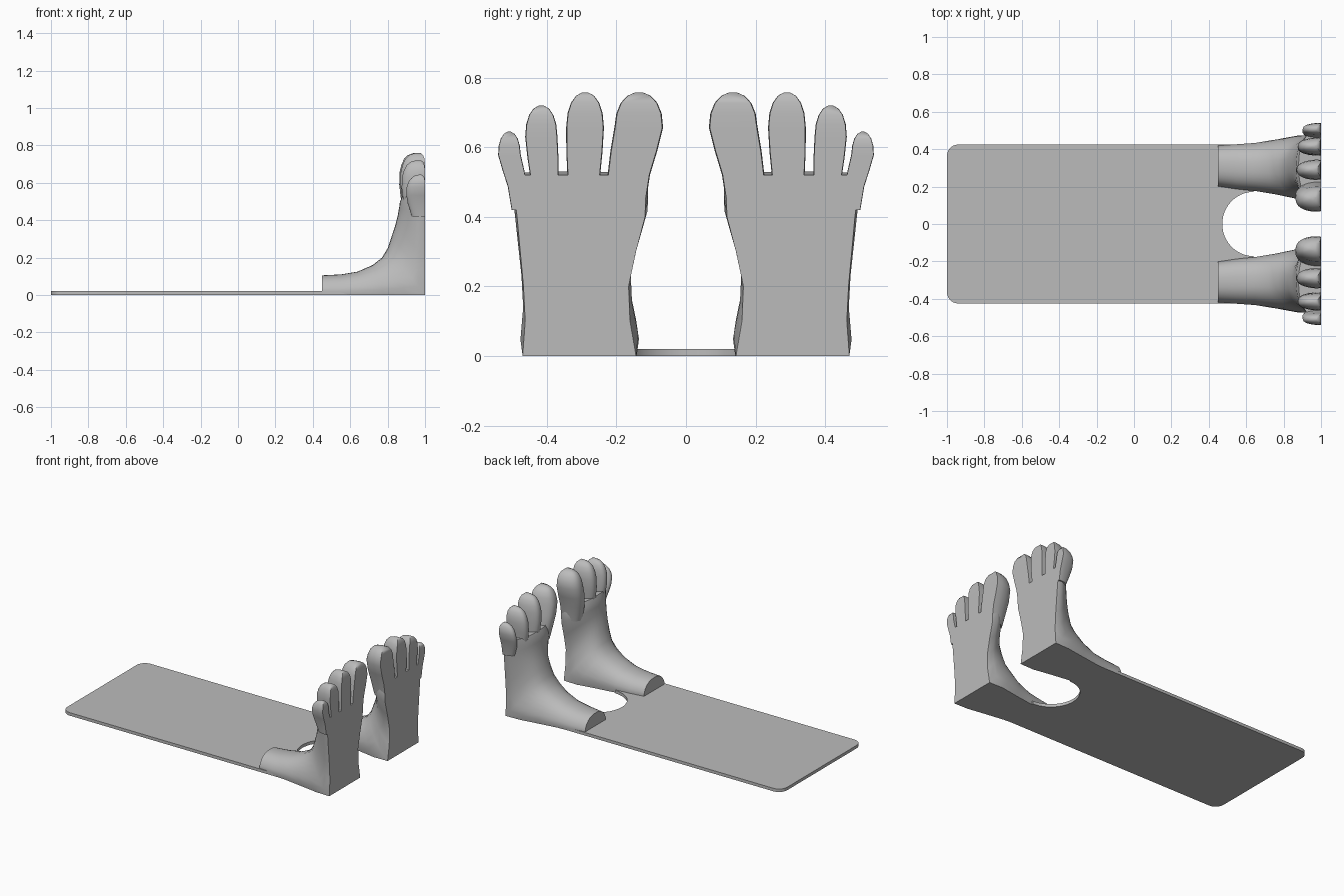
import bpy
import bmesh
import math

if "Cube" in bpy.data.objects:
    bpy.data.objects.remove(bpy.data.objects["Cube"])

grey = bpy.data.materials.new("plain_grey")
grey.use_nodes = True
grey.diffuse_color = (0.5, 0.5, 0.5, 1)
grey.node_tree.nodes["Principled BSDF"].inputs["Base Color"].default_value = (0.5, 0.5, 0.5, 1)


def finish(name, bm, angle=45):
    bmesh.ops.recalc_face_normals(bm, faces=bm.faces)
    mesh = bpy.data.meshes.new(name)
    bm.to_mesh(mesh)
    bm.free()
    mesh.materials.append(grey)
    obj = bpy.data.objects.new(name, mesh)
    bpy.context.collection.objects.link(obj)
    bpy.ops.object.select_all(action="DESELECT")
    obj.select_set(True)
    bpy.context.view_layer.objects.active = obj
    bpy.ops.object.shade_smooth_by_angle(angle=math.radians(angle))
    return obj


def dome(steps=18):
    """Flat-based arch: u runs across the foot, v from the sole to the instep."""
    points = [(-0.95, 0.0)]
    for i in range(1, steps):
        a = math.pi * (1 - i / steps)
        c, s = math.cos(a), math.sin(a)
        u = math.copysign(abs(c) ** 0.85, c)
        points.append((u, s ** (0.8 if u < 0 else 0.95)))
    return points + [(0.95, 0.0)]


def loft(name, rings):
    bm = bmesh.new()
    loops = [[bm.verts.new(p) for p in ring] for ring in rings]
    n = len(loops[0])
    for a, b in zip(loops, loops[1:]):
        for i in range(n):
            j = (i + 1) % n
            bm.faces.new((a[i], a[j], b[j], b[i]))
    bm.faces.new(loops[0])
    bm.faces.new(loops[-1])
    return finish(name, bm)


# Base plate with rounded far corners and a round cut-out between the ankles
def base_plate():
    outline = []
    r, half, end = 0.06, 0.425, 0.64
    for cy, start in ((half - r, 90), (r - half, 180)):
        for k in range(7):
            a = math.radians(start + k * 15)
            outline.append((-1 + r + r * math.cos(a), cy + r * math.sin(a)))
    outline.append((end, -half))
    for k in range(25):
        a = math.radians(270 - k * 7.5)
        outline.append((end + 0.168 * math.cos(a), 0.172 * math.sin(a)))
    outline.append((end, half))
    bm = bmesh.new()
    face = bm.faces.new([bm.verts.new((x, y, 0)) for x, y in outline])
    top = bmesh.ops.extrude_face_region(bm, geom=[face])["geom"]
    bmesh.ops.translate(bm, vec=(0, 0, 0.02),
                        verts=[v for v in top if isinstance(v, bmesh.types.BMVert)])
    finish("base_plate", bm, 30)


# Ankle to toe roots: base x, base z, instep x, instep z, inner y, outer y
BODY = [
    (0.45, 0, 0.45, 0.105, 0.20, 0.42),
    (0.55, 0, 0.55, 0.11, 0.185, 0.428),
    (0.65, 0, 0.64, 0.125, 0.175, 0.435),
    (0.78, 0, 0.72, 0.16, 0.155, 0.455),
    (0.90, 0, 0.77, 0.20, 0.133, 0.475),
    (1.0, 0, 0.80, 0.25, 0.135, 0.478),
    (1.0, 0.10, 0.82, 0.31, 0.153, 0.47),
    (1.0, 0.20, 0.84, 0.37, 0.157, 0.475),
    (1.0, 0.30, 0.853, 0.42, 0.135, 0.485),
    (1.0, 0.40, 0.862, 0.47, 0.108, 0.495),
    (1.0, 0.46, 0.866, 0.50, 0.106, 0.503),
    (1.0, 0.52, 0.88, 0.53, 0.112, 0.51),
]

# Toes: root y, tip y, half width, top z, back x
TOES = {
    "big_toe": (0.175, 0.135, 0.071, 0.758, 0.862),
    "second_toe": (0.295, 0.29, 0.055, 0.758, 0.868),
    "third_toe": (0.403, 0.416, 0.047, 0.72, 0.875),
    "little_toe": (0.475, 0.508, 0.033, 0.645, 0.90),
}

# Toe shape: height share, width share, back inset, sole inset
TOE_SHAPE = [
    (0.0, 0.80, 0.03, 0.0), (0.3, 0.87, 0.008, 0.0), (0.5, 0.96, 0.0, 0.0),
    (0.7, 1.0, 0.002, 0.0), (0.82, 0.93, 0.012, 0.0), (0.91, 0.75, 0.026, 0.003),
    (0.97, 0.48, 0.046, 0.010), (1.0, 0.15, 0.075, 0.022),
]


def foot(side, sign):
    arch = dome()
    rings = []
    for bx, bz, tx, tz, y0, y1 in BODY:
        mid, half = (y0 + y1) / 2, (y1 - y0) / 2
        rings.append([(bx + (tx - bx) * v, sign * (mid + half * u), bz + (tz - bz) * v)
                      for u, v in arch])
    loft(side + "_foot", rings)
    for name, (root, tip, width, top, back) in TOES.items():
        rings = []
        for h, w, inset, sole in TOE_SHAPE:
            z = 0.42 + (top - 0.42) * h
            y = root + (tip - root) * min(1, h * h * (3 - 2 * h) * 1.25)
            front, rear = 1 - sole, back + inset
            rings.append([(front + (rear - front) * v, sign * (y + width * w * u), z)
                          for u, v in arch])
        loft(side + "_" + name, rings)


base_plate()
foot("rear", 1)
foot("front", -1)
